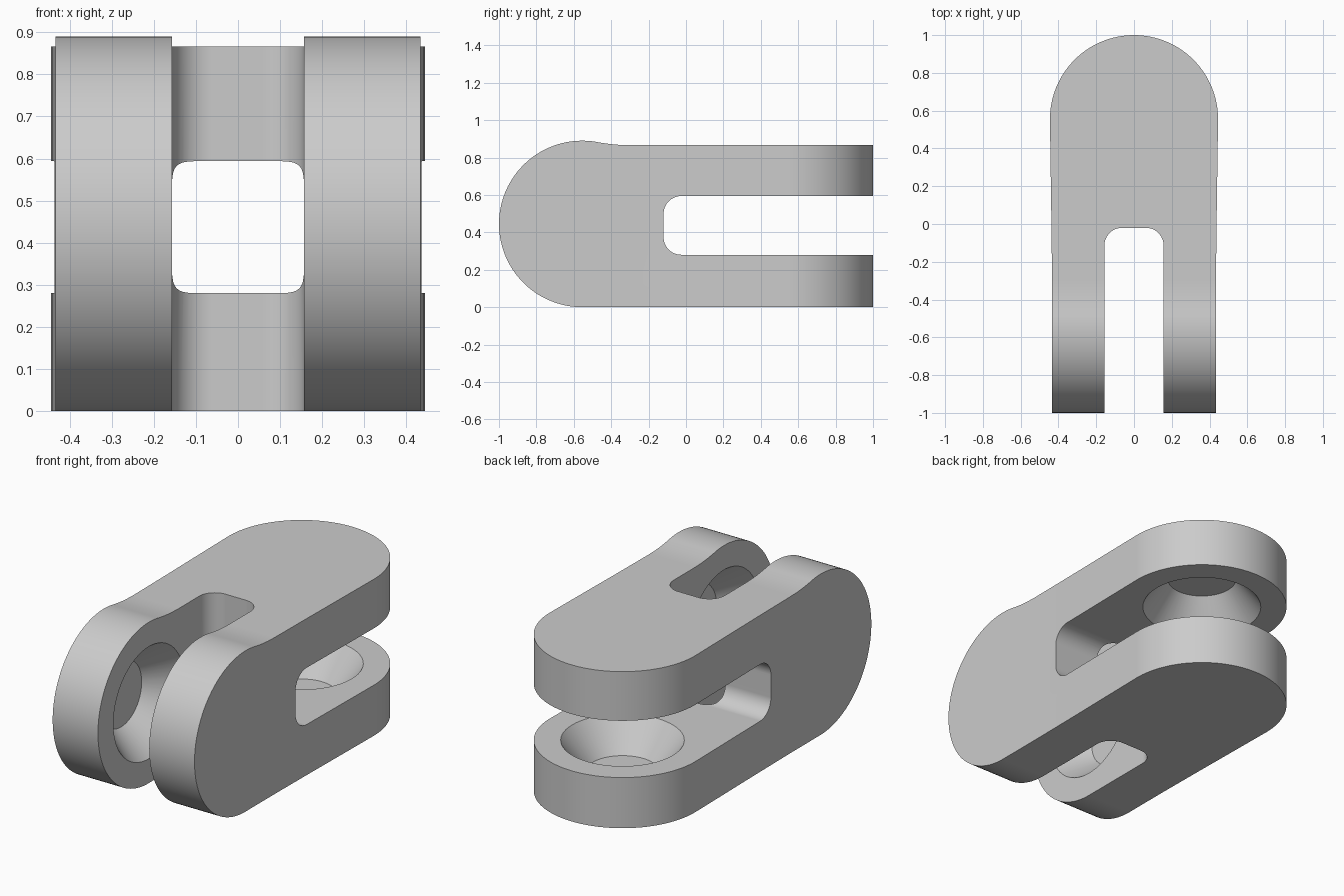
import bpy, bmesh, math
from mathutils import Matrix, Vector

if "Cube" in bpy.data.objects:
    bpy.data.objects.remove(bpy.data.objects["Cube"])

R, C = 0.445, 0.555          # rounded end radius and its distance from centre
grey = bpy.data.materials.new("light grey")
grey.diffuse_color = (0.6, 0.6, 0.6, 1)
grey.use_nodes = True
grey.node_tree.nodes["Principled BSDF"].inputs["Base Color"].default_value = grey.diffuse_color


def finish(bm, name):
    bmesh.ops.recalc_face_normals(bm, faces=bm.faces)
    me = bpy.data.meshes.new(name)
    bm.to_mesh(me)
    bm.free()
    ob = bpy.data.objects.new(name, me)
    bpy.context.collection.objects.link(ob)
    return ob


def prism(name, pts, place, lo, hi):
    """Extrude a 2D outline; place(a, b, depth) gives the 3D point."""
    bm = bmesh.new()
    face = bm.faces.new([bm.verts.new(place(a, b, lo)) for a, b in pts])
    out = bmesh.ops.extrude_face_region(bm, geom=[face])["geom"]
    shift = Vector(place(0, 0, hi)) - Vector(place(0, 0, lo))
    bmesh.ops.translate(bm, vec=shift,
                        verts=[v for v in out if isinstance(v, bmesh.types.BMVert)])
    return finish(bm, name)


def arc(cx, cy, r, a0, a1, n):
    return [(cx + r * math.cos(math.radians(a0 + (a1 - a0) * i / n)),
             cy + r * math.sin(math.radians(a0 + (a1 - a0) * i / n)))
            for i in range(n + 1)]


def cut(target, tool, op):
    mod = target.modifiers.new(op, "BOOLEAN")
    mod.operation, mod.object, mod.solver = op, tool, "EXACT"
    bpy.context.view_layer.objects.active = target
    bpy.ops.object.modifier_apply(modifier=mod.name)
    bpy.data.objects.remove(tool, do_unlink=True)


def side(a, b, d):            # outline in y, z
    return (d, a, b)


def plan(a, b, d):            # outline in x, y
    return (a, b, d)


# Body: side outline with the round front and its slight hump
outline = [(1.3, 0.0), (1.3, 0.866), (-0.30, 0.866), (-0.36, 0.868), (-0.41, 0.8725)]
outline += arc(-C, R, R, 78, 270, 64)
link = prism("link_body", outline, side, -0.7, 0.7)

# Trim by the plan outline with the round rear
half = [(0.434, -1.3), (0.434, -0.3), (0.437, 0.0), (0.4415, 0.3)]
outline = half + arc(0, C, R, 0, 180, 64) + [(-x, y) for x, y in reversed(half)]
cut(link, prism("plan_trim", outline, plan, -0.3, 1.3), "INTERSECT")

# Rear slot, open at the back, with rounded inner corners
r = 0.095
slot = ([(1.4, 0.28), (1.4, 0.594)] + arc(-0.12 + r, 0.594 - r, r, 90, 180, 12)
        + arc(-0.12 + r, 0.28 + r, r, 180, 270, 12))
cut(link, prism("rear_slot", slot, side, -0.8, 0.8), "DIFFERENCE")

# Front slot, open at the front
slot = ([(-0.157, -1.4), (0.157, -1.4)] + arc(0.157 - r, -0.02 - r, r, 0, 90, 12)
        + arc(-0.157 + r, -0.02 - r, r, 90, 180, 12))
cut(link, prism("front_slot", slot, plan, -0.4, 1.4), "DIFFERENCE")


# Conical sockets on the inner faces of both forks
def socket(origin, direction):
    bm = bmesh.new()
    depth, over = 0.17, 0.02
    slope = (0.31 - 0.18) / depth
    rot = Vector(direction).to_track_quat("Z", "Y").to_matrix().to_4x4()
    place = Matrix.Translation(origin) @ rot @ Matrix.Translation((0, 0, (depth - over) / 2))
    bmesh.ops.create_cone(bm, cap_ends=True, segments=64, radius1=0.31 + slope * over,
                          radius2=0.18, depth=depth + over, matrix=place)
    cut(link, finish(bm, "socket_cutter"), "DIFFERENCE")


socket((0, C, 0.28), (0, 0, -1))
socket((0, C, 0.594), (0, 0, 1))
for s in (-1, 1):
    socket((s * 0.157, -C, R), (s, 0, 0))

# Material and smooth shading with crisp edges
link.data.materials.clear()
link.data.materials.append(grey)
for p in link.data.polygons:
    p.material_index = 0
link.select_set(True)
bpy.context.view_layer.objects.active = link
bpy.ops.object.shade_smooth_by_angle(angle=math.radians(30))
wn = link.modifiers.new("weighted_normals", "WEIGHTED_NORMAL")
wn.keep_sharp = True
